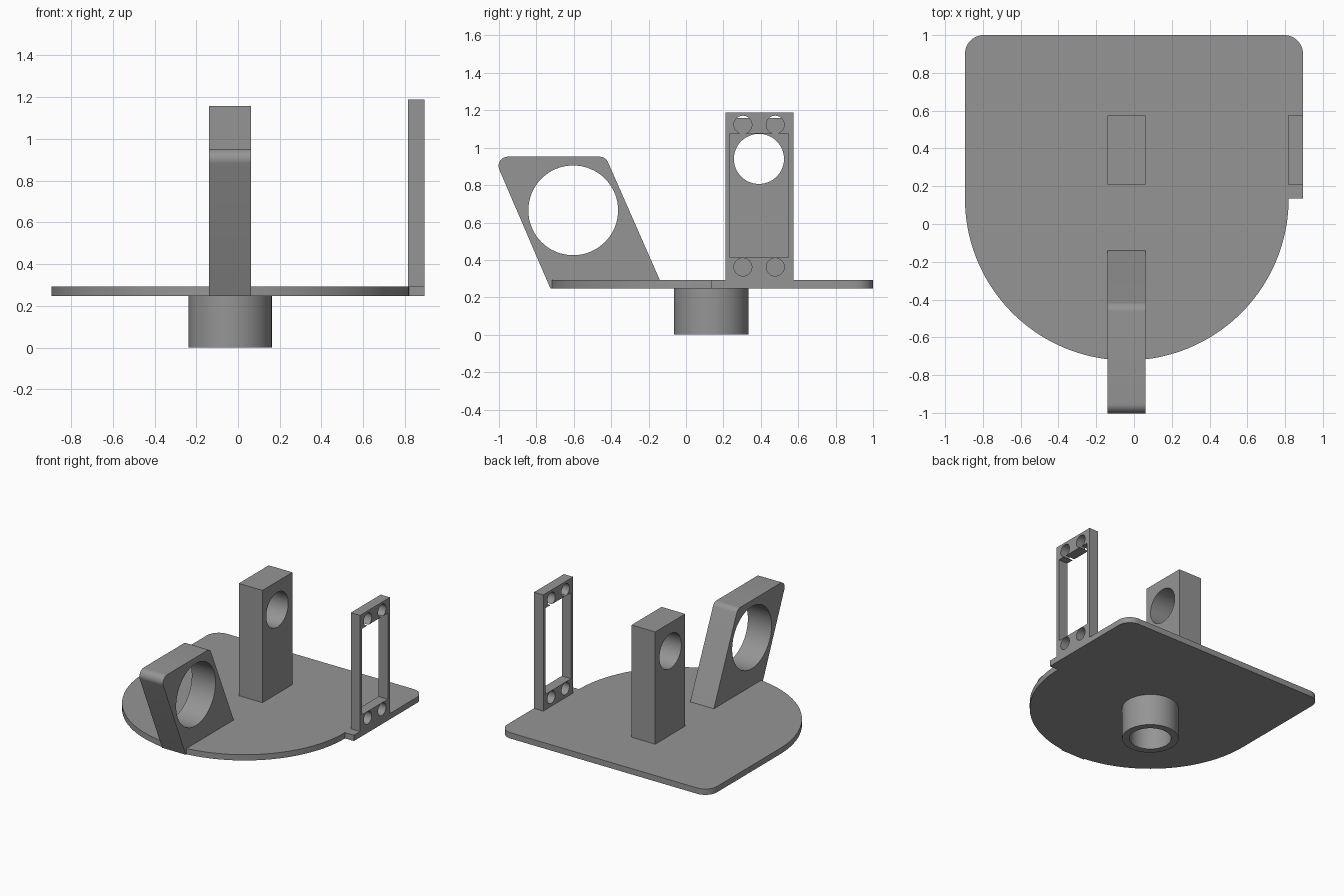
import bpy, bmesh, math
from mathutils import Vector

if "Cube" in bpy.data.objects:
    bpy.data.objects.remove(bpy.data.objects["Cube"])

grey = bpy.data.materials.new("mid_grey")
grey.diffuse_color = (0.30, 0.30, 0.30, 1)
grey.use_nodes = True
grey.node_tree.nodes["Principled BSDF"].inputs["Base Color"].default_value = grey.diffuse_color

CX, CY = -0.038, 0.135         # centre of the round end and the socket
Z0, Z1 = 0.247, 0.292          # base plate underside and top
SLAB = (-0.14, 0.062)          # thickness range shared by the two thick uprights


def arc(c, r, a0, a1, n):
    """Points on an arc, angles in degrees."""
    return [(c[0] + r * math.cos(math.radians(a0 + (a1 - a0) * i / n)),
             c[1] + r * math.sin(math.radians(a0 + (a1 - a0) * i / n))) for i in range(n + 1)]


def circle(c, r, n=64):
    return arc(c, r, 0, 360, n)[:-1]


def rect(u0, u1, v0, v1):
    return [(u0, v0), (u1, v0), (u1, v1), (u0, v1)]


def fillet(prev, corner, nxt, r, n=10):
    """Round a corner between two straight edges."""
    p, a, b = Vector(corner), Vector(prev), Vector(nxt)
    da, db = (a - p).normalized(), (b - p).normalized()
    half = da.angle(db) / 2
    c = p + (da + db).normalized() * (r / math.sin(half))
    t = r / math.tan(half)
    s, e = p + da * t - c, p + db * t - c
    a0 = math.atan2(s.y, s.x)
    sweep = (math.atan2(e.y, e.x) - a0 + math.pi) % (2 * math.pi) - math.pi
    return arc(c, r, math.degrees(a0), math.degrees(a0 + sweep), n)


def prism(name, pts, lo, hi, axis):
    """Extrude a profile: (x, y) along z or (y, z) along x."""
    place = (lambda p, d: (p[0], p[1], d)) if axis == "z" else (lambda p, d: (d, p[0], p[1]))
    bm = bmesh.new()
    face = bm.faces.new([bm.verts.new(place(p, lo)) for p in pts])
    top = bmesh.ops.extrude_face_region(bm, geom=[face])["geom"]
    shift = Vector(place((0, 0), hi - lo))
    bmesh.ops.translate(bm, vec=shift, verts=[v for v in top if isinstance(v, bmesh.types.BMVert)])
    bmesh.ops.recalc_face_normals(bm, faces=bm.faces)
    me = bpy.data.meshes.new(name)
    bm.to_mesh(me)
    bm.free()
    me.materials.append(grey)
    ob = bpy.data.objects.new(name, me)
    bpy.context.collection.objects.link(ob)
    return ob


def part(name, pts, lo, hi, axis, holes=(), cut=None):
    """Prism with openings cut along its extrusion axis."""
    ob = prism(name, pts, lo, hi, axis)
    bpy.ops.object.select_all(action="DESELECT")
    bpy.context.view_layer.objects.active = ob
    ob.select_set(True)
    c0, c1 = cut or (lo - 0.1, hi + 0.1)
    for h in holes:
        cutter = prism("cutter", h, c0, c1, axis)
        cutter.hide_render = True
        mod = ob.modifiers.new("opening", "BOOLEAN")
        mod.operation, mod.solver, mod.object = "DIFFERENCE", "EXACT", cutter
        bpy.ops.object.modifier_apply(modifier=mod.name)
        bpy.data.objects.remove(cutter)
    bpy.ops.object.shade_smooth_by_angle(angle=math.radians(30))
    return ob


# Base plate: round front, square back with rounded corners, small step on the right
R = 0.857
outline = (arc((CX, CY), R, 180, 360, 72) + [(0.895, CY)]
           + arc((0.795, 0.9), 0.1, 0, 90, 12) + arc((-0.795, 0.9), 0.1, 90, 180, 12))
part("base_plate", outline, Z0, Z1, "z")

# Hollow socket under the plate
part("socket", circle((CX, CY), 0.2), 0, Z0, "z", [circle((CX, CY), 0.148)], (-0.1, Z0 - 0.001))

# Leaning front bracket with a large round opening
bl, br, tr, tl = (-0.725, Z0), (-0.12, Z0), (-0.43, 0.952), (-1.028, 0.952)
bracket = [bl, br] + fillet(br, tr, tl, 0.05) + fillet(tr, tl, bl, 0.05)
part("front_bracket", bracket, *SLAB, "x", [circle((-0.603, 0.665), 0.24)])

# Central upright post with a round opening
part("centre_post", rect(0.21, 0.575, Z1, 1.158), *SLAB, "x", [circle((0.39, 0.94), 0.134)])

# Thin side frame: rectangular window and four screw holes
holes = [rect(0.235, 0.548, 0.412, 1.076)]
holes += [circle((y, z), 0.048, 40) for y in (0.304, 0.477) for z in (0.362, 1.123)]
part("side_frame", rect(0.21, 0.575, Z1, 1.188), 0.816, 0.895, "x", holes)
